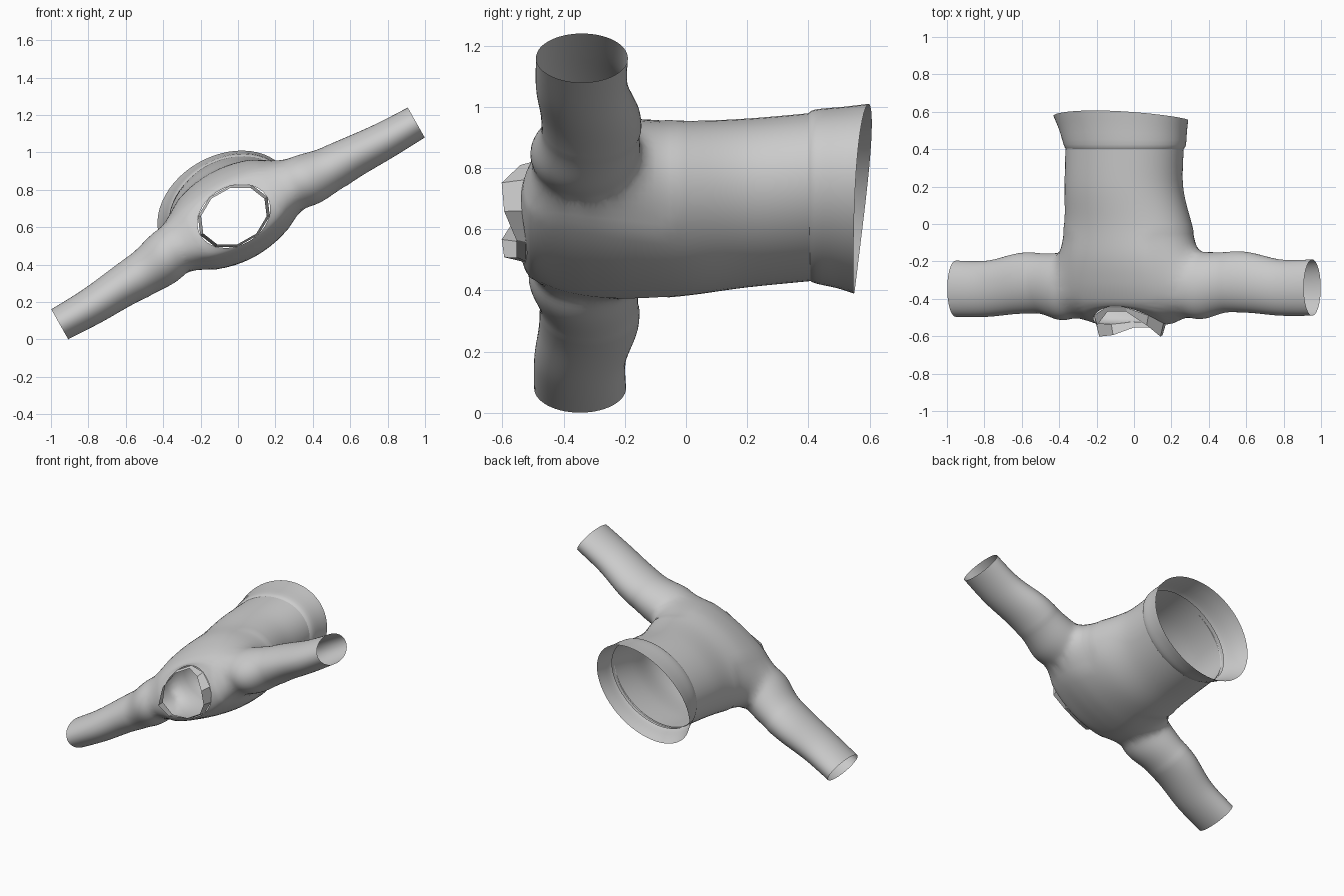
import bpy, bmesh, math
from mathutils import Vector

if "Cube" in bpy.data.objects:
    bpy.data.objects.remove(bpy.data.objects["Cube"])

C, S = math.cos(math.radians(29.5)), math.sin(math.radians(29.5))
SEG = 56


def place(u, y, w):
    """Garment axes (u across, w through the chest) tilted about y."""
    return Vector((C * u - S * w, y, 0.62 + S * u + C * w))


def refine(rows, n):
    """Catmull-Rom interpolation between stations."""
    out = []
    for i in range(len(rows) - 1):
        p = [rows[max(0, min(len(rows) - 1, i + k))] for k in (-1, 0, 1, 2)]
        for j in range(n):
            t = j / n
            out.append([0.5 * (2 * b + (c - a) * t + (2 * a - 5 * b + 4 * c - d) * t * t
                               + (3 * b - a - 3 * c + d) * t ** 3) for a, b, c, d in zip(*p)])
    return out + [list(rows[-1])]


def loft(name, rows, ring_point, seg=SEG, caps=False):
    """Skin the rings; optional fan caps, whose centres are returned."""
    bm = bmesh.new()
    rings = [[bm.verts.new(ring_point(r, 2 * math.pi * k / seg)) for k in range(seg)] for r in rows]
    for a, b in zip(rings, rings[1:]):
        for k in range(seg):
            m = (k + 1) % seg
            bm.faces.new((a[k], a[m], b[m], b[k]))
    centres = []
    if caps:
        for ring in (rings[0], rings[-1]):
            c = sum((v.co for v in ring), Vector()) / seg
            centres.append(c)
            cv = bm.verts.new(c)
            for k in range(seg):
                bm.faces.new((ring[k], ring[(k + 1) % seg], cv))
    bmesh.ops.recalc_face_normals(bm, faces=bm.faces)
    me = bpy.data.meshes.new(name)
    bm.to_mesh(me)
    bm.free()
    ob = bpy.data.objects.new(name, me)
    bpy.context.collection.objects.link(ob)
    return ob, centres


def torso_ring(r, t):
    # y, u, w, half width, half depth, edge tilt, edge saddle
    y, u, w, a, b, tilt, saddle = r
    s = math.sin(t)
    return place(u + a * math.cos(t), y + tilt * s + saddle * s * s, w + b * s)


def sleeve_ring(r, t):
    u, y, w, hy, hw = r
    return place(u, y + hy * math.cos(t), w + hw * math.sin(t))


# Torso, from the waist up to the neckline
torso_rows = [
    (0.43, 0.00, 0.100, 0.335, 0.252, 0, 0),
    (0.20, -0.015, 0.084, 0.335, 0.254, 0, 0),
    (0.00, -0.004, 0.058, 0.365, 0.255, 0, 0),
    (-0.18, 0, 0.054, 0.42, 0.248, 0, 0),
    (-0.32, 0, 0.050, 0.445, 0.225, 0, 0.01),
    (-0.43, 0, 0.047, 0.425, 0.195, 0.01, 0.02),
    (-0.505, 0, 0.045, 0.325, 0.173, 0.03, 0.04),
    (-0.53, 0, 0.045, 0.205, 0.157, 0.04, 0.05)]
shirt, centres = loft("shirt_body", refine(torso_rows, 7), torso_ring, caps=True)

# Sleeves as one tube, pinched where it hides inside the chest
half = [
    (0.00, -0.28, 0.04, 0.08, 0.07),
    (0.26, -0.32, 0.04, 0.13, 0.11),
    (0.41, -0.335, 0.025, 0.187, 0.150),
    (0.55, -0.312, 0.012, 0.165, 0.127),
    (0.70, -0.312, 0.008, 0.162, 0.112),
    (0.90, -0.34, 0.000, 0.150, 0.100),
    (1.095, -0.34, 0.00, 0.150, 0.092)]
left = [(-u, y - 0.006, w * 1.5, hy, hw) for u, y, w, hy, hw in half[:0:-1]]
sleeves, ends = loft("sleeves", refine(left + half, 7), sleeve_ring, caps=True)
centres += ends

# Join the sleeves to the torso
mod = shirt.modifiers.new("join", 'BOOLEAN')
mod.operation = 'UNION'
mod.solver = 'EXACT'
mod.object = sleeves
bpy.context.view_layer.objects.active = shirt
shirt.select_set(True)
bpy.ops.object.modifier_apply(modifier=mod.name)
bpy.data.objects.remove(sleeves)

# Open the neck, waist and cuffs, then soften the armholes
bm = bmesh.new()
bm.from_mesh(shirt.data)
openings = [min(bm.verts, key=lambda v: (v.co - c).length) for c in centres]
bmesh.ops.delete(bm, geom=openings, context='VERTS')
soft = [v for v in bm.verts if 0.24 < abs(C * v.co.x + S * (v.co.z - 0.62)) < 0.6
        and v.co.y < -0.03 and not v.is_boundary]
for _ in range(20):
    bmesh.ops.smooth_vert(bm, verts=soft, factor=0.5, use_axis_x=True, use_axis_y=True, use_axis_z=True)
bm.to_mesh(shirt.data)
bm.free()

# Flared hem band around the waist
hem_rows = [
    (0.40, 0.00, 0.100, 0.333, 0.250, 0, 0),
    (0.425, 0.00, 0.100, 0.346, 0.262, 0, 0),
    (0.50, -0.01, 0.102, 0.362, 0.272, 0.015, 0.008),
    (0.565, -0.022, 0.104, 0.382, 0.283, 0.03, 0.012)]
hem, _ = loft("hem_band", refine(hem_rows, 3), torso_ring)

# Thin faceted collar band, higher at the sides
collar_rows = [
    (-0.53, 0, 0.045, 0.207, 0.160, 0.04, 0.05),
    (-0.602, 0, 0.045, 0.188, 0.148, 0.045, 0.10)]
collar, _ = loft("collar", collar_rows, torso_ring, seg=10)

for ob in (shirt, hem):
    bpy.ops.object.select_all(action='DESELECT')
    ob.select_set(True)
    bpy.context.view_layer.objects.active = ob
    bpy.ops.object.shade_smooth_by_angle(angle=math.radians(40))
